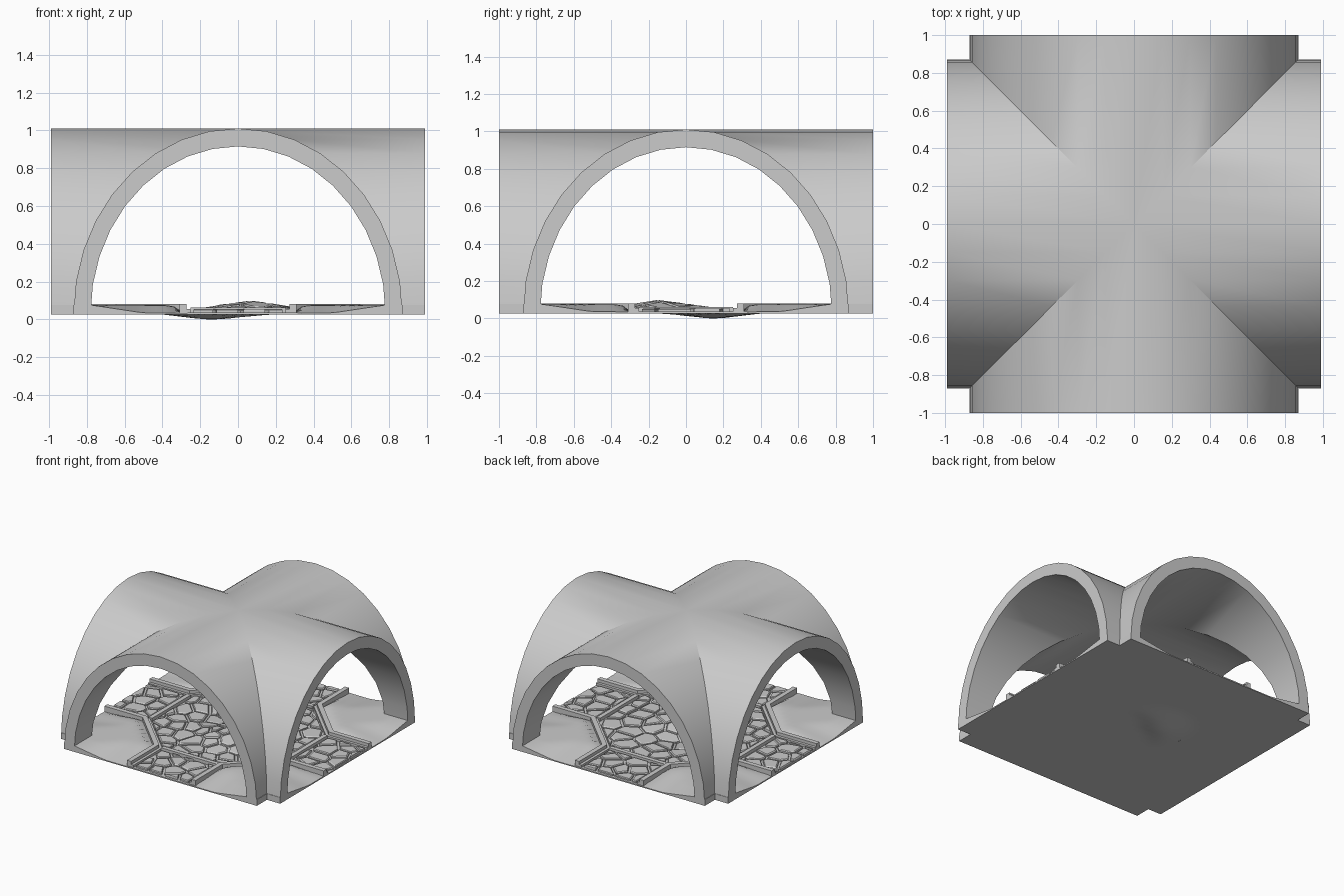
import bpy, bmesh, math, random
from mathutils import Vector

if "Cube" in bpy.data.objects:
    bpy.data.objects.remove(bpy.data.objects["Cube"])

random.seed(4)


def finish(name, bm, smooth=None):
    bmesh.ops.remove_doubles(bm, verts=bm.verts, dist=1e-4)
    bmesh.ops.recalc_face_normals(bm, faces=bm.faces)
    me = bpy.data.meshes.new(name)
    bm.to_mesh(me)
    bm.free()
    ob = bpy.data.objects.new(name, me)
    bpy.context.collection.objects.link(ob)
    if smooth:
        bpy.ops.object.select_all(action='DESELECT')
        ob.select_set(True)
        bpy.context.view_layer.objects.active = ob
        bpy.ops.object.shade_smooth_by_angle(angle=math.radians(smooth))
    return ob


def face(bm, pts):
    # skip repeated points so degenerate quads become triangles
    out = []
    for p in pts:
        if all((Vector(p) - Vector(q)).length > 1e-5 for q in out):
            out.append(p)
    if len(out) > 2:
        bm.faces.new([bm.verts.new(p) for p in out])


def warp(x, y):
    # uneven settling of the paving around the middle
    up = max(0, 1 - math.hypot(x - .05, y + .1) / .32)
    down = max(0, 1 - math.hypot(x + .1, y - .1) / .3)
    return .055 * up - .036 * down


# Groin vault: four barrel arms mitred on the diagonals
def arc(w, h, n=18):
    return [(-w * math.cos(math.pi * i / n), .03 + h * math.sin(math.pi * i / n))
            for i in range(n + 1)]


outer, inner = arc(.87, .98), arc(.78, .885)
bm = bmesh.new()
for k in range(4):
    L = 1 if k % 2 == 0 else .99
    c, s = [(1, 0), (0, 1), (-1, 0), (0, -1)][k]

    def R(x, y, z):
        return (c * x - s * y, s * x + c * y, z)
    for i in range(len(outer) - 1):
        for prof in (outer, inner):
            (x0, z0), (x1, z1) = prof[i], prof[i + 1]
            face(bm, [R(x0, -L, z0), R(x1, -L, z1), R(x1, -abs(x1), z1), R(x0, -abs(x0), z0)])
        o0, o1, i0, i1 = outer[i], outer[i + 1], inner[i], inner[i + 1]
        face(bm, [R(p[0], -L, p[1]) for p in (o0, o1, i1, i0)])
    for sx in (-1, 1):
        face(bm, [R(sx * x, -y, .03) for x, y in ((.87, L), (.87, .87), (.78, .78), (.78, L))])
finish("groin_vault", bm, 25)


# Ground slab: cross-shaped outline, low mounds in the four corners
def ground_top(x, y):
    a, b = abs(x), abs(y)
    d = min(a - .29, b - .29, (a + b - .92) / 1.414)
    if d <= 0:
        return .036 + warp(x, y)
    leg = max(0, (min(a, b) - .5) / .28)
    return .034 + .042 * min(1, d / .06) * min(1, (1 - max(a, b)) / .3 + leg)


N = 36
inside = [-.87 + 1.74 * i / N for i in range(N + 1)]
xs, ys = [-.99] + inside + [.99], [-1] + inside + [1]
bm = bmesh.new()
tops = []
for i in range(N + 2):
    for j in range(N + 2):
        if i in (0, N + 1) and j in (0, N + 1):
            continue
        q = [(xs[a], ys[b]) for a, b in ((i, j), (i + 1, j), (i + 1, j + 1), (i, j + 1))]
        face(bm, [(x, y, ground_top(x, y)) for x, y in q])
        tops.append(q)
bmesh.ops.remove_doubles(bm, verts=bm.verts, dist=1e-4)
rim = [[v.co.copy() for v in e.verts] for e in bm.edges if e.is_boundary]
for q in tops:
    face(bm, [(x, y, .026 + min(0, warp(x, y))) for x, y in reversed(q)])
for a, b in rim:
    face(bm, [a, b, (b.x, b.y, .026), (a.x, a.y, .026)])
finish("ground", bm, 40)


# Kerbs: stepped strip following the chamfered corner of each quadrant
def kerb_line(d):
    a, t = .25 + d, .87 + d * 1.414
    return [(a, .99), (a, t - a), (t - a, a), (.99, a)]


section = [(0, .03), (0, .055), (.022, .055), (.022, .08), (.06, .08), (.06, .03)]
bm = bmesh.new()
for sx in (-1, 1):
    for sy in (-1, 1):
        rows = [[(sx * x, sy * y, z) for x, y in kerb_line(d)] for d, z in section]
        for r0, r1 in zip(rows, rows[1:] + rows[:1]):
            for i in range(3):
                face(bm, [r0[i], r0[i + 1], r1[i + 1], r1[i]])
        for end in (0, 3):
            face(bm, [r[end] for r in rows])
finish("kerbs", bm)

# Cross strips between the plaza and each path
bm = bmesh.new()
for k in range(4):
    c, s = [(1, 0), (0, 1), (-1, 0), (0, -1)][k]
    base = [(-.25, .6), (.25, .6), (.25, .635), (-.25, .635)]
    lo, hi = [[(c * x - s * y, s * x + c * y, z) for x, y in base] for z in (.03, .062)]
    face(bm, hi)
    for i in range(4):
        face(bm, [lo[i], lo[i - 1], hi[i - 1], hi[i]])
finish("cross_strips", bm)


# Paving stones: irregular cells clipped to the plaza and the paths
def clip(poly, n, d):
    # keep the part where n.p <= d
    out = []
    for p, q in zip(poly, poly[1:] + poly[:1]):
        a, b = n.dot(p) - d, n.dot(q) - d
        if a <= 0:
            out.append(p)
        if a * b < 0:
            out.append(p.lerp(q, a / (a - b)))
    return out


sites = []
while len(sites) < 130:
    best = max((Vector((random.uniform(-1, 1), random.uniform(-1, 1))) for _ in range(25)),
               key=lambda p: min([(p - q).length for q in sites] or [9])
               if min(abs(p.x), abs(p.y)) < .3 or abs(p.x) + abs(p.y) < .95 else -1)
    sites.append(best)

axes = [Vector(v) for v in ((1, 0), (-1, 0), (0, 1), (0, -1))]
diag = [Vector((a, b)).normalized() for a in (-1, 1) for b in (-1, 1)]
regions = [[(n, .59) for n in axes] + [(n, .61) for n in diag]]
for n in axes:
    t = Vector((-n.y, n.x))
    regions.append([(n, .985), (-n, -.645), (t, .24), (-t, .24)])


def cell(site, region, gap):
    poly = [site + Vector(v) for v in ((-.3, -.3), (.3, -.3), (.3, .3), (-.3, .3))]
    for o in sites:
        if o is not site and (o - site).length < .6:
            n = (o - site).normalized()
            poly = clip(poly, n, n.dot((o + site) / 2) - gap)
    for n, d in region:
        poly = clip(poly, n, d - gap * .5)
    return poly


bm = bmesh.new()
for site in sites:
    for region in regions:
        poly = cell(site, region, .009)
        if len(poly) < 3:
            continue
        mid = sum(poly, Vector((0, 0))) / len(poly)
        if max((p - mid).length for p in poly) < .03:
            continue
        h = .05 + random.uniform(0, .006)
        rings = []
        for k, z in ((1, .028), (1, h - .006), (.88, h)):
            rings.append([(p.x, p.y, z + warp(p.x, p.y)) for p in (mid.lerp(v, k) for v in poly)])
        for lo, hi in zip(rings, rings[1:]):
            for i in range(len(poly)):
                face(bm, [lo[i - 1], lo[i], hi[i], hi[i - 1]])
        face(bm, rings[-1])
finish("paving_stones", bm)
